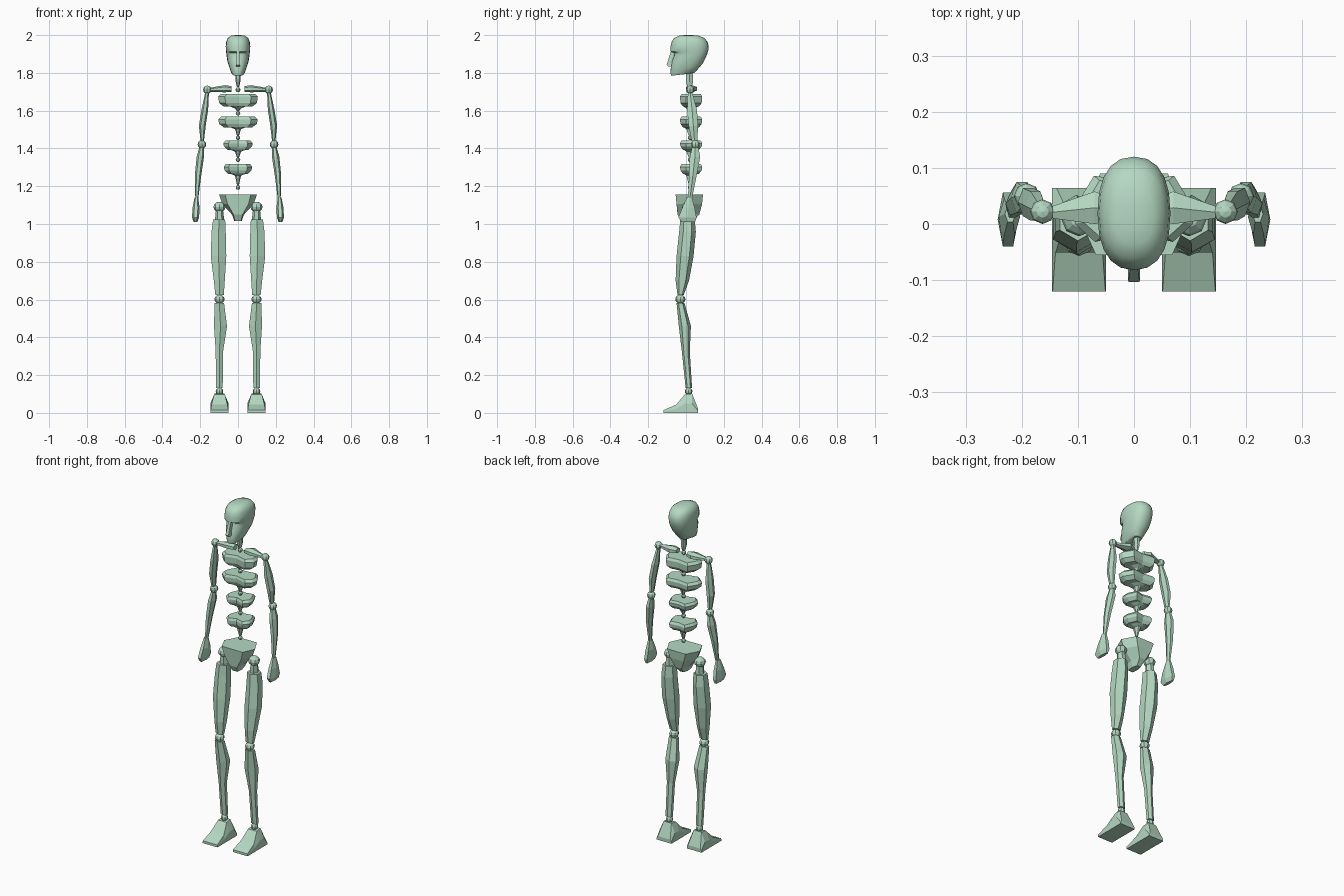
import bpy, bmesh, math
from mathutils import Vector

bone = bpy.data.materials.new("pale_green")
bone.diffuse_color = (0.46, 0.69, 0.54, 1)


def finish(name, bm, smooth=None):
    bmesh.ops.recalc_face_normals(bm, faces=bm.faces)
    me = bpy.data.meshes.new(name)
    bm.to_mesh(me)
    bm.free()
    me.materials.append(bone)
    ob = bpy.data.objects.new(name, me)
    bpy.context.collection.objects.link(ob)
    if smooth:
        bpy.ops.object.select_all(action='DESELECT')
        ob.select_set(True)
        bpy.context.view_layer.objects.active = ob
        bpy.ops.object.shade_smooth_by_angle(angle=math.radians(smooth))
    return ob


def skin(bm, loops):
    """Bridge rings of points and cap both ends."""
    rings = [[bm.verts.new(p) for p in loop] for loop in loops]
    n = len(rings[0])
    for a, b in zip(rings, rings[1:]):
        for i in range(n):
            j = (i + 1) % n
            bm.faces.new((a[i], a[j], b[j], b[i]))
    bm.faces.new(rings[0])
    bm.faces.new(rings[-1])


def polygon(n, turn):
    pts = [(math.cos(math.tau * i / n + turn), math.sin(math.tau * i / n + turn)) for i in range(n)]
    mx, my = max(abs(p[0]) for p in pts), max(abs(p[1]) for p in pts)
    return [(x / mx, y / my) for x, y in pts]


def loft(name, rings, n=6, turn=0.0, side=1, along_x=False):
    """Rings are (x0, x1, y0, y1, z); along_x swaps the x and z axes."""
    loops = []
    for x0, x1, y0, y1, z in rings:
        loop = []
        for u, v in polygon(n, turn):
            p = Vector(((x0 + x1) / 2 + u * (x1 - x0) / 2, (y0 + y1) / 2 + v * (y1 - y0) / 2, z))
            if along_x:
                p = Vector((p.z, p.y, p.x))
            p.x *= side
            loop.append(p)
        loops.append(loop)
    bm = bmesh.new()
    skin(bm, loops)
    return finish(name, bm)


def ball(name, x, y, z, r, rz=None):
    bm = bmesh.new()
    bmesh.ops.create_uvsphere(bm, u_segments=8, v_segments=6, radius=r)
    for v in bm.verts:
        v.co = Vector((v.co.x + x, v.co.y + y, v.co.z * (rz or r) / r + z))
    return finish(name, bm)


# Skull: rounded rings from jaw to crown (half width, front y, back y, z front, z back)
bm = bmesh.new()
head = [(0.028, -0.078, 0.010, 1.785, 1.795), (0.036, -0.083, 0.045, 1.802, 1.800),
        (0.046, -0.080, 0.072, 1.830, 1.830), (0.056, -0.074, 0.092, 1.865, 1.855),
        (0.060, -0.064, 0.106, 1.890, 1.885), (0.062, -0.063, 0.114, 1.904, 1.905),
        (0.064, -0.082, 0.118, 1.913, 1.920), (0.065, -0.082, 0.120, 1.940, 1.940),
        (0.062, -0.076, 0.114, 1.965, 1.965), (0.054, -0.062, 0.096, 1.985, 1.985),
        (0.036, -0.036, 0.066, 1.997, 1.997), (0.012, -0.005, 0.030, 2.0, 2.0)]
loops = []
for w, f, b, zf, zb in head:
    loop = []
    for i in range(20):
        a = math.tau * i / 20
        c, s = math.cos(a), math.sin(a)
        u, v = (math.copysign(abs(t) ** 0.85, t) for t in (c, s))
        loop.append((u * w, (f + b) / 2 + v * (b - f) / 2, (zf + zb) / 2 + s * (zb - zf) / 2))
    loops.append(loop)
skin(bm, loops)
finish("skull", bm, 38)

# Nose wedge
loft("nose", [(-0.011, 0.011, -0.095, -0.06, 1.835), (-0.010, 0.010, -0.103, -0.06, 1.842),
              (-0.007, 0.007, -0.080, -0.06, 1.912)], 4, math.pi / 4)

# Neck and its lower joint
loft("neck", [(-0.006, 0.006, 0.008, 0.030, 1.725), (-0.012, 0.012, 0.000, 0.038, 1.752),
              (-0.016, 0.016, 0.000, 0.038, 1.800)], 6)
ball("neck_joint", 0, 0.02, 1.711, 0.013)

# Rib segments: chevron-ended plate, tapering spine below, joint at the bottom
segments = [(1.688, 1.632, 0.105, 1.597, 1.586), (1.568, 1.522, 0.105, 1.466, 1.456),
            (1.441, 1.403, 0.078, 1.350, 1.340), (1.317, 1.276, 0.075, 1.205, 1.193)]
outline = [(0, -0.014), (0.66, -0.032), (1, 0.0), (1, 0.030), (0.68, 0.086), (0, 0.076)]
outline += [(-x, y) for x, y in outline[4:0:-1]]
for k, (top, bottom, w, tip, joint) in enumerate(segments, 1):
    bm = bmesh.new()
    skin(bm, [[(x * w * s, 0.025 + (y - 0.025) * s, z) for x, y in outline]
              for s, z in ((0.72, bottom - 0.010), (0.95, bottom + 0.008),
                           (1.0, top - 0.014), (0.86, top))])
    finish(f"rib_segment_{k}", bm)
    loft(f"spine_{k}", [(-0.005, 0.005, 0.015, 0.030, tip), (-0.016, 0.016, 0.002, 0.046, bottom - 0.020),
                        (-0.045, 0.045, -0.015, 0.065, bottom - 0.008)], 6)
    ball(f"spine_joint_{k}", 0, 0.022, joint, 0.012)

# Pelvis: wide wedge narrowing to a small base
bm = bmesh.new()
skin(bm, [[(-a, f, z), (a, f, z), (b, m, z), (c, k, z), (-c, k, z), (-b, m, z)]
          for a, b, c, f, m, k, z in
          ((0.016, 0.020, 0.012, -0.03, 0.01, 0.04, 1.017),
           (0.024, 0.032, 0.020, -0.045, 0.015, 0.07, 1.050),
           (0.055, 0.082, 0.045, -0.050, 0.015, 0.085, 1.105),
           (0.068, 0.100, 0.060, -0.055, 0.015, 0.090, 1.155))])
finish("pelvis", bm)

# Limbs, built once per side
for side, tag in ((1, "left"), (-1, "right")):
    loft(f"{tag}_collarbone", [(1.700, 1.730, 0.008, 0.045, 0.035), (1.697, 1.735, 0.0, 0.058, 0.070),
                               (1.700, 1.722, 0.010, 0.032, 0.145)], 6, 0, side, True)
    ball(f"{tag}_shoulder_joint", side * 0.163, 0.022, 1.711, 0.022)
    loft(f"{tag}_upper_arm", [(0.180, 0.198, 0.030, 0.060, 1.440), (0.171, 0.207, 0.014, 0.064, 1.520),
                              (0.158, 0.193, 0.006, 0.058, 1.605), (0.154, 0.174, 0.010, 0.034, 1.695)],
         6, 0, side)
    ball(f"{tag}_elbow_joint", side * 0.191, 0.050, 1.421, 0.023)
    loft(f"{tag}_forearm", [(0.210, 0.226, 0.010, 0.032, 1.135), (0.195, 0.229, 0.016, 0.056, 1.255),
                            (0.180, 0.219, 0.020, 0.075, 1.355), (0.180, 0.205, 0.032, 0.066, 1.405)],
         6, 0, side)
    loft(f"{tag}_hand", [(0.215, 0.235, -0.025, 0.048, 1.010), (0.206, 0.243, -0.040, 0.056, 1.035),
                         (0.203, 0.241, -0.020, 0.046, 1.085), (0.211, 0.230, 0.004, 0.032, 1.140)],
         6, 0, side)
    # Leg
    ball(f"{tag}_hip_joint", side * 0.098, 0.010, 1.090, 0.032, 0.028)
    loft(f"{tag}_hip_stub", [(0.073, 0.122, -0.012, 0.036, 1.020), (0.080, 0.116, -0.010, 0.030, 1.085)],
         6, 0, side)
    loft(f"{tag}_thigh", [(0.075, 0.120, -0.045, -0.012, 0.625), (0.070, 0.128, -0.055, 0.016, 0.700),
                          (0.062, 0.144, -0.050, 0.040, 0.830), (0.065, 0.140, -0.036, 0.052, 0.960),
                          (0.068, 0.132, -0.030, 0.046, 1.025)], 6, math.pi / 6, side)
    ball(f"{tag}_knee_joint", side * 0.098, -0.030, 0.602, 0.027, 0.024)
    loft(f"{tag}_shin", [(0.081, 0.117, -0.002, 0.032, 0.132), (0.079, 0.118, -0.022, 0.020, 0.325),
                         (0.058, 0.127, -0.038, 0.026, 0.460), (0.074, 0.124, -0.050, -0.008, 0.582)],
         6, math.pi / 6, side)
    ball(f"{tag}_ankle_joint", side * 0.098, 0.014, 0.114, 0.020)
    # Foot: cross-sections from toe to heel (y, half width top, half width base, height)
    bm = bmesh.new()
    skin(bm, [[(side * 0.098 - h, y, 0), (side * 0.098 + h, y, 0), (side * 0.098 + h, y, z * 0.5),
               (side * 0.098 + t, y, z), (side * 0.098 - t, y, z), (side * 0.098 - h, y, z * 0.5)]
              for y, t, h, z in ((-0.120, 0.047, 0.048, 0.014), (-0.052, 0.042, 0.048, 0.044),
                                 (-0.006, 0.028, 0.048, 0.098), (0.032, 0.025, 0.048, 0.102),
                                 (0.064, 0.040, 0.048, 0.022))])
    finish(f"{tag}_foot", bm)
